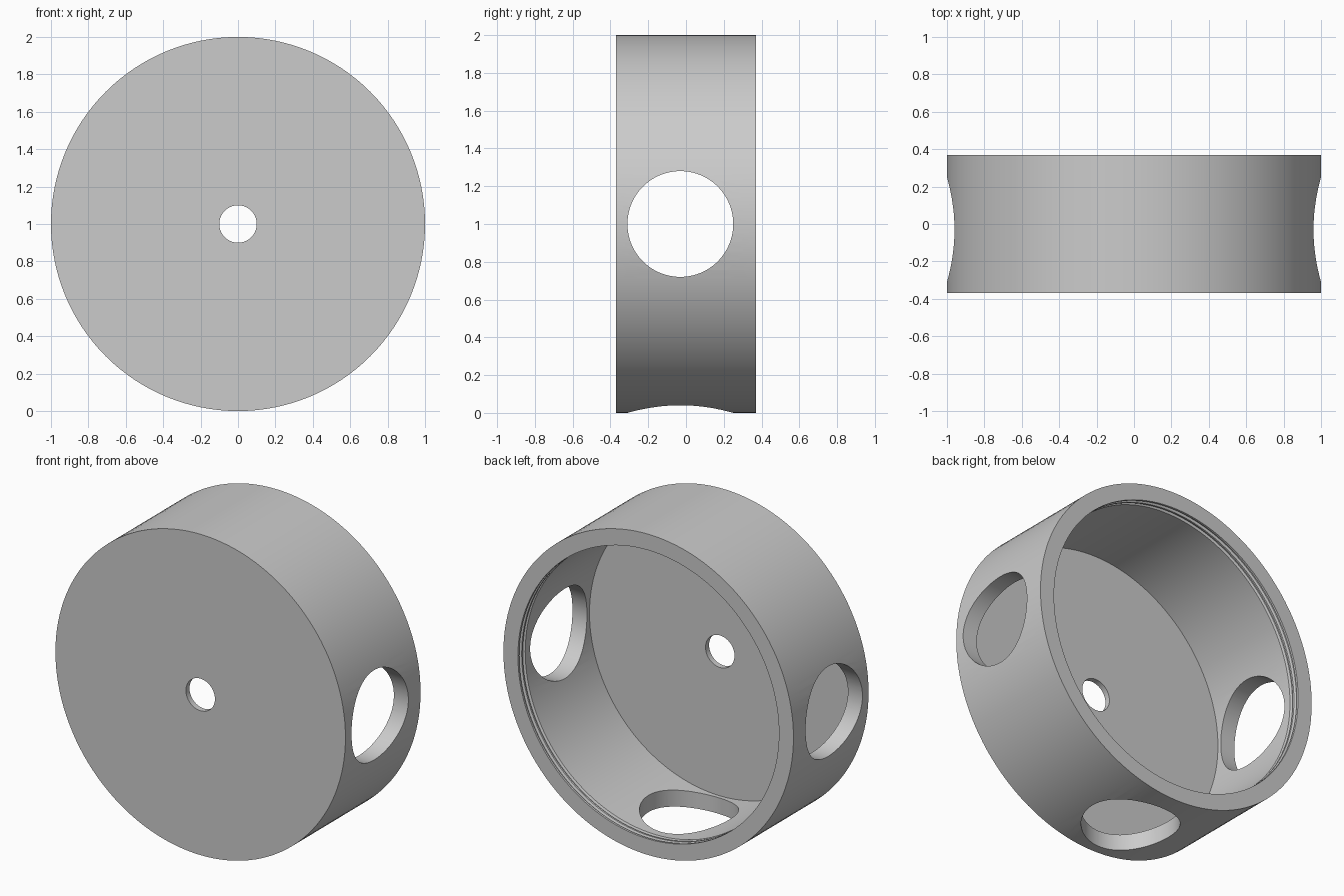
import bpy, bmesh, math
from mathutils import Matrix, Vector

cube = bpy.data.objects.get("Cube")
if cube:
    bpy.data.objects.remove(cube, do_unlink=True)

SEGMENTS = 128
RADIUS, HALF_DEPTH = 1.0, 0.37
INNER, FLOOR = 0.9, -0.335
BORE, PORT, PORT_Y = 0.1, 0.28, -0.03
GROOVE = 0.014

grey = bpy.data.materials.new("plain_grey")
grey.use_nodes = True
grey.diffuse_color = (0.6, 0.6, 0.6, 1)
grey.node_tree.nodes["Principled BSDF"].inputs["Base Color"].default_value = (0.6, 0.6, 0.6, 1)


def make_object(name, bm):
    bmesh.ops.recalc_face_normals(bm, faces=bm.faces)
    mesh = bpy.data.meshes.new(name)
    bm.to_mesh(mesh)
    bm.free()
    mesh.materials.append(grey)
    obj = bpy.data.objects.new(name, mesh)
    bpy.context.collection.objects.link(obj)
    return obj


def lathe(name, profile):
    """Spin a closed (radius, y) profile about the y axis through z = RADIUS."""
    bm = bmesh.new()
    rings = []
    for i in range(SEGMENTS):
        a = math.tau * i / SEGMENTS
        rings.append([bm.verts.new((r * math.cos(a), y, RADIUS + r * math.sin(a)))
                      for r, y in profile])
    for i, ring in enumerate(rings):
        after = rings[(i + 1) % SEGMENTS]
        for j in range(len(profile)):
            k = (j + 1) % len(profile)
            bm.faces.new((ring[j], ring[k], after[k], after[j]))
    return make_object(name, bm)


# Cup: front plate with a bore, outer wall, and shallow thread grooves near the open back
profile = [(BORE, -HALF_DEPTH), (RADIUS, -HALF_DEPTH), (RADIUS, HALF_DEPTH), (INNER, HALF_DEPTH)]
for y in (0.345, 0.31):
    profile += [(INNER, y + 0.012), (INNER + GROOVE, y + 0.006),
                (INNER + GROOVE, y - 0.006), (INNER, y - 0.012)]
profile += [(INNER, FLOOR), (BORE, FLOOR)]
cup = lathe("round_housing", profile)

# Round ports through the left, right and bottom of the wall
for name, direction in (("left", (1, 0, 0)), ("right", (-1, 0, 0)), ("bottom", (0, 0, -1))):
    d = Vector(direction)
    bm = bmesh.new()
    place = Matrix.Translation(d * 0.95 + Vector((0, PORT_Y, RADIUS)))
    bmesh.ops.create_cone(bm, cap_ends=True, segments=96, radius1=PORT, radius2=PORT, depth=0.5,
                          matrix=place @ d.to_track_quat('Z', 'Y').to_matrix().to_4x4())
    cutter = make_object(name + "_port_cutter", bm)
    cutter.hide_render = True
    mod = cup.modifiers.new(name + "_port", 'BOOLEAN')
    mod.operation, mod.solver, mod.object = 'DIFFERENCE', 'EXACT', cutter
    bpy.context.view_layer.objects.active = cup
    bpy.ops.object.modifier_apply(modifier=mod.name)
    bpy.data.objects.remove(cutter, do_unlink=True)

# Smooth walls with crisp edges
bpy.ops.object.select_all(action='DESELECT')
cup.select_set(True)
bpy.context.view_layer.objects.active = cup
bpy.ops.object.shade_smooth_by_angle(angle=math.radians(25))
